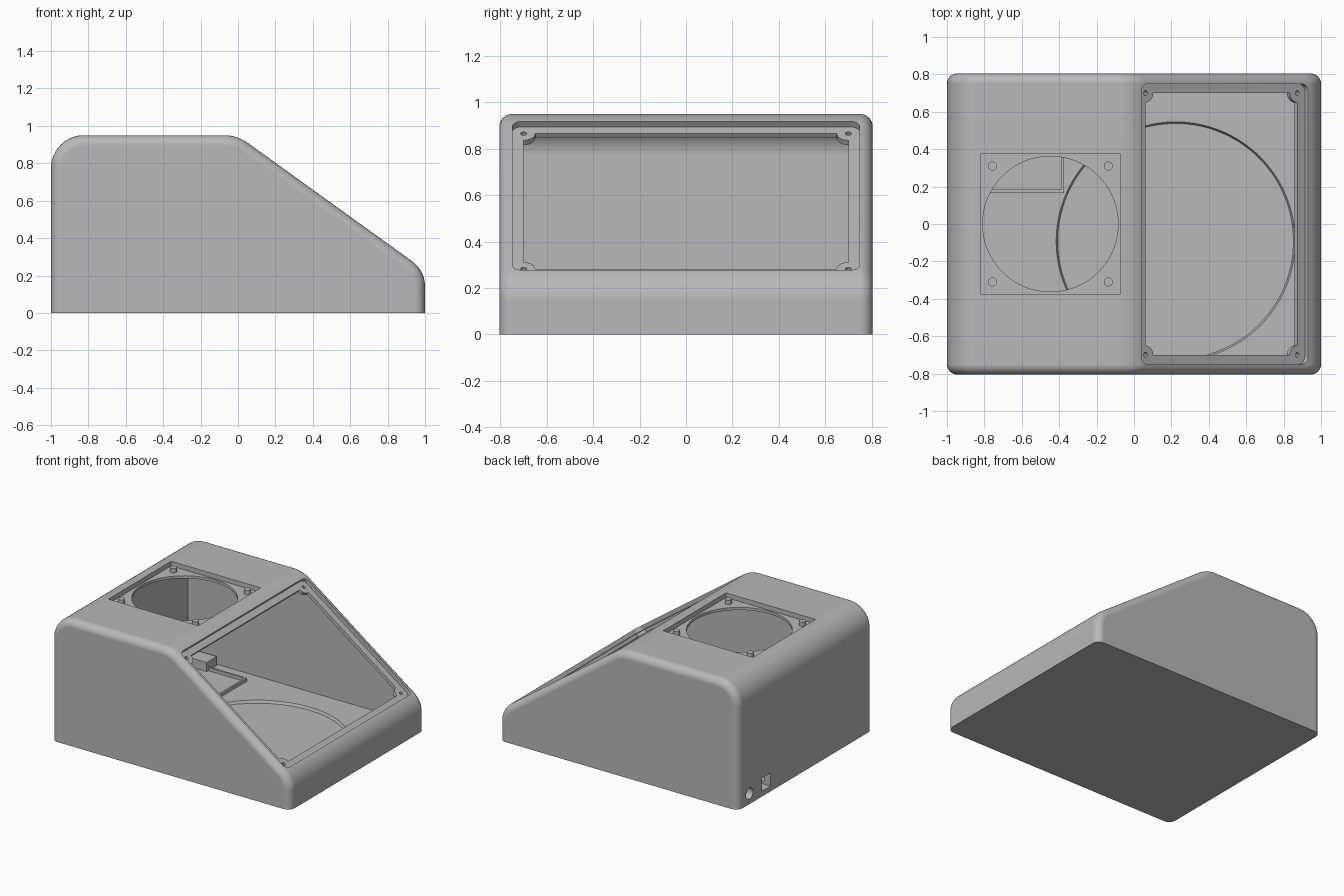
import bpy, bmesh, math
from mathutils import Matrix, Vector

if "Cube" in bpy.data.objects:
    bpy.data.objects.remove(bpy.data.objects["Cube"])

grey = bpy.data.materials.new("plain_grey")
grey.use_nodes = True
colour = (0.48, 0.48, 0.48, 1)
grey.diffuse_color = colour
grey.node_tree.nodes["Principled BSDF"].inputs["Base Color"].default_value = colour


def frame(u, v, w, origin=(0, 0, 0)):
    """Matrix that places a flat outline (u, v) and its extrusion direction w."""
    m = Matrix((u, v, w)).transposed().to_4x4()
    m.translation = Vector(origin)
    return m


def rounded(corners, steps=10):
    """Counter-clockwise outline of (x, y, radius) corners, with fillet arcs."""
    out = []
    for i, (x, y, r) in enumerate(corners):
        p = Vector((x, y))
        a = (Vector(corners[i - 1][:2]) - p).normalized()
        b = (Vector(corners[(i + 1) % len(corners)][:2]) - p).normalized()
        if r == 0:
            out.append(p)
            continue
        half = a.angle(b) / 2
        centre = p + (a + b).normalized() * r / math.sin(half)
        start = p + a * r / math.tan(half) - centre
        sweep = math.pi - 2 * half
        for k in range(steps + 1):
            out.append(centre + Matrix.Rotation(sweep * k / steps, 2) @ start)
    return out


def rect(w, h, r=0.0, cx=0.0, cy=0.0):
    return rounded([(cx + sx * w / 2, cy + sy * h / 2, r)
                    for sx, sy in ((-1, -1), (1, -1), (1, 1), (-1, 1))], 6)


def circle(cx, cy, r, n=32):
    return [Vector((cx + r * math.cos(k * math.tau / n), cy + r * math.sin(k * math.tau / n)))
            for k in range(n)]


def prism(name, outline, lo, hi, m=Matrix(), side_round=0):
    bm = bmesh.new()
    base = bm.faces.new([bm.verts.new((p.x, p.y, lo)) for p in outline])
    ext = bmesh.ops.extrude_face_region(bm, geom=[base])
    bmesh.ops.translate(bm, vec=(0, 0, hi - lo),
                        verts=[g for g in ext["geom"] if isinstance(g, bmesh.types.BMVert)])
    bmesh.ops.recalc_face_normals(bm, faces=bm.faces)
    if side_round:
        # round every rim edge of the two caps except the bottom ones
        rim = [e for e in bm.edges if abs(e.verts[0].co.z - e.verts[1].co.z) < 1e-5
               and max(v.co.y for v in e.verts) > 1e-4]
        bmesh.ops.bevel(bm, geom=rim, offset=side_round, segments=6, profile=0.5,
                        affect='EDGES', clamp_overlap=False)
    bmesh.ops.transform(bm, matrix=m, verts=bm.verts)
    bmesh.ops.recalc_face_normals(bm, faces=bm.faces)
    mesh = bpy.data.meshes.new(name)
    bm.to_mesh(mesh)
    bm.free()
    mesh.materials.append(grey)
    ob = bpy.data.objects.new(name, mesh)
    bpy.context.collection.objects.link(ob)
    return ob


# Frames: side profile, sloped panel, rear wall
SLOPE = 0.72
d = Vector((1, 0, -SLOPE)).normalized()
n = Vector((SLOPE, 0, 1)).normalized()
side = frame((1, 0, 0), (0, 0, 1), (0, -1, 0))
panel = frame(d, (0, 1, 0), n, (0.485, 0, 0.947 - SLOPE * 0.485))
rear = frame((0, 1, 0), (0, 0, 1), (1, 0, 0))
T = 0.055
FLOOR = 0.06


def body_outline(t, floor):
    line = 0.947 - t * math.hypot(1, SLOPE)
    x, top = 1 - t, 0.95 - t
    return rounded([(-x, floor, 0), (x, floor, 0), (x, line - SLOPE * x, 0.166 - t),
                    ((line - top) / SLOPE, top, 0.217 - t), (-x, top, 0.175 - t)])


# Housing shell and its cutters
housing = prism("housing", body_outline(0, 0), -0.805, 0.805, side, T)
cutters = [
    prism("cavity", body_outline(T, FLOOR), -0.75, 0.75, side),
    prism("panel_recess", rect(1.098, 1.498, 0.04), -0.03, 0.1, panel),
]

# Panel opening, leaving a quarter-round screw tab in each corner
tabbed = []
for q, (sx, sy) in enumerate(((1, 1), (-1, 1), (-1, -1), (1, -1))):
    for k in range(9):
        a = -math.pi / 2 + q * math.pi / 2 - k * math.pi / 16
        tabbed.append(Vector((sx * 0.5 + 0.05 * math.cos(a), sy * 0.7 + 0.05 * math.sin(a))))
cutters.append(prism("panel_opening", tabbed, -0.08, 0, panel))
for sx in (-1, 1):
    for sy in (-1, 1):
        cutters.append(prism("screw_hole", circle(sx * 0.5, sy * 0.7, 0.013, 16),
                             -0.05, 0, panel))

# Square top recess with round opening
CX = -0.447
cutters += [
    prism("top_recess", rect(0.75, 0.75, 0, CX, 0), 0.915, 1.1),
    prism("round_opening", circle(CX, 0, 0.362, 96), 0.8, 1.05),
    prism("round_port", circle(0.67, 0.08, 0.042), -1.1, -0.92, rear),
    prism("square_port", rect(0.1, 0.1, 0, 0.468, 0.09), -1.1, -0.92, rear),
]

# Shallow round seat in the floor, with a sloping rim
bpy.ops.mesh.primitive_cone_add(vertices=128, radius1=0.63, radius2=0.643, depth=0.03,
                                location=(0.2225, -0.0925, FLOOR - 0.005))
seat = bpy.context.object
seat.name = "floor_seat"
seat.data.materials.append(grey)
cutters.append(seat)

for c in cutters:
    mod = housing.modifiers.new(c.name, 'BOOLEAN')
    mod.operation = 'DIFFERENCE'
    mod.solver = 'EXACT'
    mod.object = c
    c.hide_render = True
bpy.context.view_layer.update()
result = bpy.data.meshes.new_from_object(
    housing.evaluated_get(bpy.context.evaluated_depsgraph_get()))
housing.modifiers.clear()
housing.data = result
for c in cutters:
    bpy.data.objects.remove(c)

# Mounting posts in the top recess
smooth = [housing]
for sx in (-1, 1):
    for sy in (-1, 1):
        smooth.append(prism("mounting_post", circle(CX + sx * 0.31, sy * 0.31, 0.024, 24),
                            0.91, 0.947))

# Raised frame for a circuit board, and a block behind the round port
tray = [(-0.95, 0.165), (-0.375, 0.165), (-0.375, 0.645), (-0.95, 0.645),
        (-0.95, 0.63), (-0.39, 0.63), (-0.39, 0.185), (-0.95, 0.185)]
prism("board_frame", [Vector(p) for p in tray], FLOOR - 0.01, 0.085)
prism("port_block", rect(0.26, 0.12, 0, -0.82, 0.67), FLOOR - 0.01, 0.13)

# Smooth shading with crisp edges
bpy.ops.object.select_all(action='DESELECT')
for ob in smooth:
    ob.select_set(True)
bpy.context.view_layer.objects.active = housing
bpy.ops.object.shade_smooth_by_angle(angle=math.radians(30))
weighted = housing.modifiers.new("weighted_normals", 'WEIGHTED_NORMAL')
weighted.keep_sharp = True
